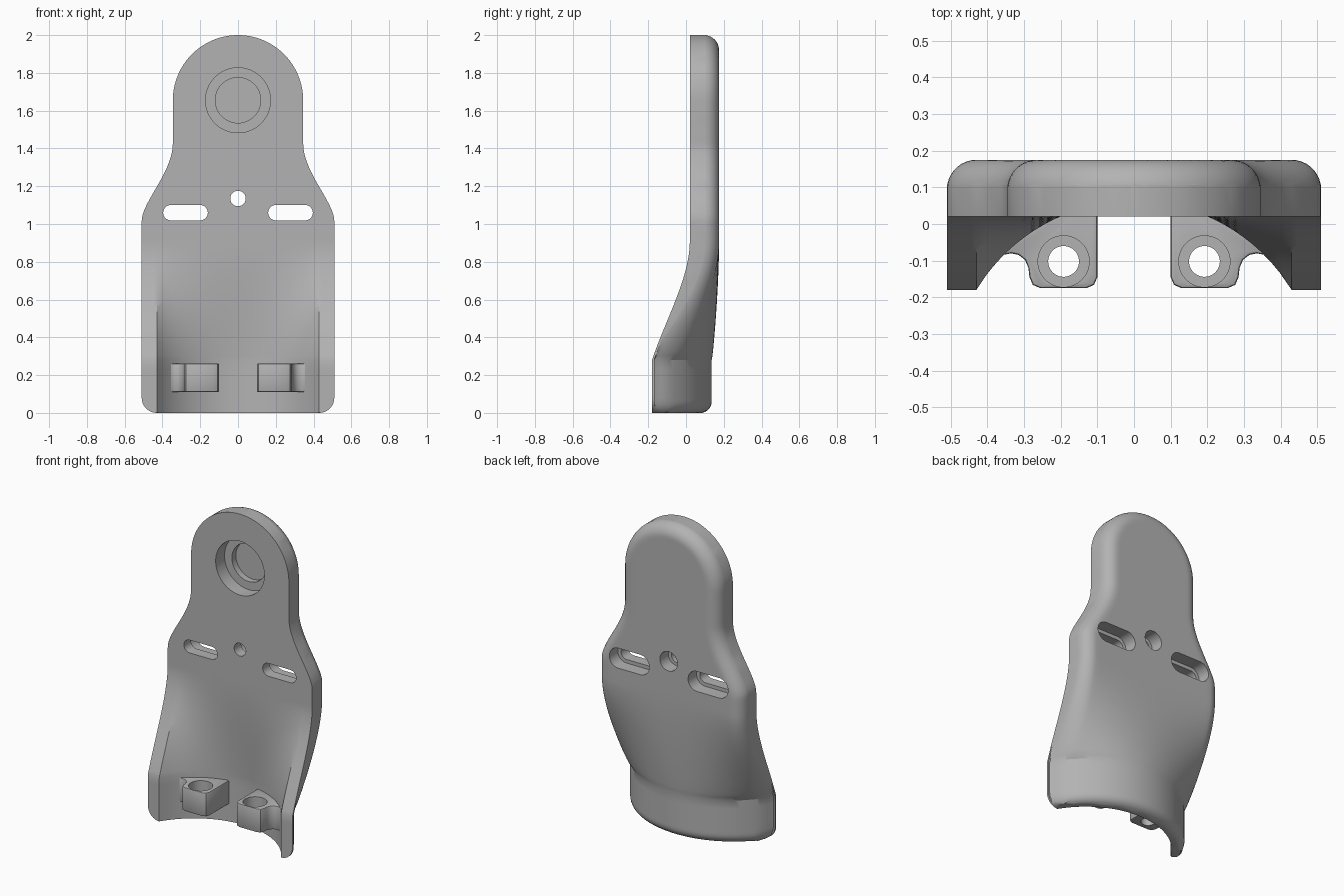
import bpy, bmesh, math
from mathutils import Vector
from mathutils.kdtree import KDTree

cube = bpy.data.objects.get("Cube")
if cube:
    bpy.data.objects.remove(cube)

grey = bpy.data.materials.new("plain_grey")
grey.use_nodes = True
grey.diffuse_color = (0.45, 0.45, 0.45, 1)
grey.node_tree.nodes["Principled BSDF"].inputs["Base Color"].default_value = (0.45, 0.45, 0.45, 1)

HALF, RIM, NECK, DOME_Z = 0.51, 0.43, 0.345, 1.655   # half widths and dome centre
FRONT, BACK, FILLET = 0.02, 0.175, 0.08


def make(name, bm):
    bmesh.ops.recalc_face_normals(bm, faces=bm.faces)
    mesh = bpy.data.meshes.new(name)
    bm.to_mesh(mesh)
    bm.free()
    obj = bpy.data.objects.new(name, mesh)
    mesh.materials.append(grey)
    bpy.context.collection.objects.link(obj)
    return obj


def prism(name, points, lo, hi, axis):
    """Extrude a flat profile along y (points are x, z) or z (points are x, y)."""
    place = (lambda p, d: (p[0], d, p[1])) if axis == "y" else (lambda p, d: (p[0], p[1], d))
    bm = bmesh.new()
    face = bm.faces.new([bm.verts.new(place(p, lo)) for p in points])
    new = bmesh.ops.extrude_face_region(bm, geom=[face])["geom"]
    shift = Vector(place((0, 0), hi - lo))
    bmesh.ops.translate(bm, vec=shift, verts=[v for v in new if isinstance(v, bmesh.types.BMVert)])
    return make(name, bm)


def slot(cx, cy, r, half=0.0, n=40):
    """Circle, or a slot when half is the distance to each end centre."""
    out = []
    for i in range(n):
        a = 2 * math.pi * (i + 0.5) / n
        out.append((cx + math.copysign(half, math.cos(a)) + r * math.cos(a), cy + r * math.sin(a)))
    return out


def activate(obj):
    bpy.ops.object.select_all(action="DESELECT")
    obj.select_set(True)
    bpy.context.view_layer.objects.active = obj


def cut(obj, cutter):
    cutter.hide_render = True
    mod = obj.modifiers.new("cut", "BOOLEAN")
    mod.operation, mod.solver, mod.object = "DIFFERENCE", "EXACT", cutter
    activate(obj)
    bpy.ops.object.modifier_apply(modifier=mod.name)
    bpy.data.objects.remove(cutter)


def smooth(obj, angle=30):
    activate(obj)
    bpy.ops.object.shade_smooth_by_angle(angle=math.radians(angle))


def lerp(a, b, t):
    return a + (b - a) * t


# Outline: rounded bottom corners, straight flanks, shoulders, neck and dome
def half_width(z):
    if z < FILLET:
        return RIM + math.sqrt(max(0, FILLET ** 2 - (FILLET - z) ** 2))
    if z > DOME_Z:
        return math.sqrt(max(0, NECK ** 2 - (z - DOME_Z) ** 2))
    t = min(1, max(0, (z - 1.02) / 0.41)) ** 0.85
    return lerp(HALF, NECK, t * t * (3 - 2 * t))


rows = [FILLET * (1 - math.cos(math.pi / 2 * i / 8)) for i in range(8)]
rows += [lerp(FILLET, 0.28, i / 4) for i in range(4)]
rows += [lerp(0.28, DOME_Z, i / 60) for i in range(60)]
rows += [DOME_Z + NECK * math.sin(math.radians(i * 88 / 24)) for i in range(25)]

# Dense outline samples give the distance used for the rounded back edge
edge = [(s * half_width(z), z) for i in range(1500) for z in [i / 750] for s in (-1, 1)]
edge += [(s * NECK * math.sin(a / 200), DOME_Z + NECK * math.cos(a / 200)) for a in range(200) for s in (-1, 1)]
edge += [(lerp(-RIM, RIM, i / 300), 0) for i in range(301)]
tree = KDTree(len(edge))
for i, (x, z) in enumerate(edge):
    tree.insert((x, 0, z), i)
tree.balance()


def ramp(z):
    t = min(1, max(0, (z - 0.28) / 0.62))
    return lerp(1 - (1 - t) ** 1.6, t * t * (3 - 2 * t), 0.35)


def arch(x, r):
    return -0.442 + math.sqrt(max(0, r * r - x * x))


def surfaces(x, z):
    e = ramp(z)
    front = lerp(max(-0.18, arch(x, 0.504)) if abs(x) < RIM else -0.18, FRONT, e)
    back = lerp(arch(x, 0.578), BACK, e ** 0.7)
    d = tree.find((x, 0, z))[2]
    r = FILLET if z > 0.3 else 0.06
    if d < r:
        back -= r - math.sqrt(r * r - (r - d) ** 2)
    return front, max(back, front + 0.012)


# Body: front and back skins lofted row by row, joined by a side wall
bm = bmesh.new()
INNER, OUTER = 16, 9
fronts, backs = [], []
for z in rows:
    w = half_width(z)
    c = min(RIM, w - 0.01) if z < 0.1 else w * RIM / HALF
    pos = [c * i / INNER for i in range(1, INNER + 1)]
    pos += [lerp(c, w, math.sin(math.pi / 2 * i / OUTER)) for i in range(1, OUTER + 1)]
    xs = [-x for x in reversed(pos)] + [0] + pos
    pairs = [surfaces(x, z) for x in xs]
    fronts.append([bm.verts.new((x, p[0], z)) for x, p in zip(xs, pairs)])
    backs.append([bm.verts.new((x, p[1], z)) for x, p in zip(xs, pairs)])
for skin in (fronts, backs):
    for a, b in zip(skin, skin[1:]):
        for i in range(len(a) - 1):
            bm.faces.new((a[i], a[i + 1], b[i + 1], b[i]))


def border(skin):
    return (skin[0] + [r[-1] for r in skin[1:]] + skin[-1][-2::-1]
            + [r[0] for r in skin[-2:0:-1]])


f, b = border(fronts), border(backs)
for i in range(len(f)):
    j = (i + 1) % len(f)
    bm.faces.new((f[i], f[j], b[j], b[i]))
body = make("brace_body", bm)

# Stepped blind socket in the dome
cut(body, prism("socket_cutter", slot(0, DOME_Z, 0.172, n=64), -0.1, 0.11, "y"))
cut(body, prism("socket_floor_cutter", slot(0, DOME_Z, 0.12, n=64), -0.1, 0.15, "y"))

# Centre hole and two strap slots, each with a wider recess at the back
for x, z, r, half, wide in ((0, 1.135, 0.041, 0, 0.062), (-0.278, 1.06, 0.041, 0.077, 0.064),
                            (0.278, 1.06, 0.041, 0.077, 0.064)):
    cut(body, prism("through_cutter", slot(x, z, r, half), -0.2, 0.4, "y"))
    cut(body, prism("recess_cutter", slot(x, z, wide, half), 0.09, 0.4, "y"))
smooth(body)

# Mounting lugs inside the lower arch, with stepped vertical holes
profile = [(0.1, 0.085), (0.1, -0.145), (0.109, -0.166), (0.13, -0.175), (0.255, -0.175),
           (0.276, -0.166), (0.285, -0.145), (0.288, -0.12), (0.297, -0.098), (0.315, -0.084),
           (0.335, -0.08), (0.355, -0.084), (0.372, -0.097), (0.36, -0.03), (0.2, 0.06)]
for side, label in ((1, "left"), (-1, "right")):
    lug = prism(label + "_mounting_lug", [(side * x, y) for x, y in profile], 0.11, 0.262, "z")
    bevel = lug.modifiers.new("soft_edges", "BEVEL")
    bevel.width, bevel.segments, bevel.angle_limit = 0.008, 2, math.radians(50)
    activate(lug)
    bpy.ops.object.modifier_apply(modifier=bevel.name)
    cut(lug, prism("bolt_cutter", slot(side * 0.192, -0.102, 0.042), 0, 0.5, "z"))
    cut(lug, prism("bolt_head_cutter", slot(side * 0.192, -0.102, 0.07), 0.17, 0.5, "z"))
    smooth(lug, 35)
